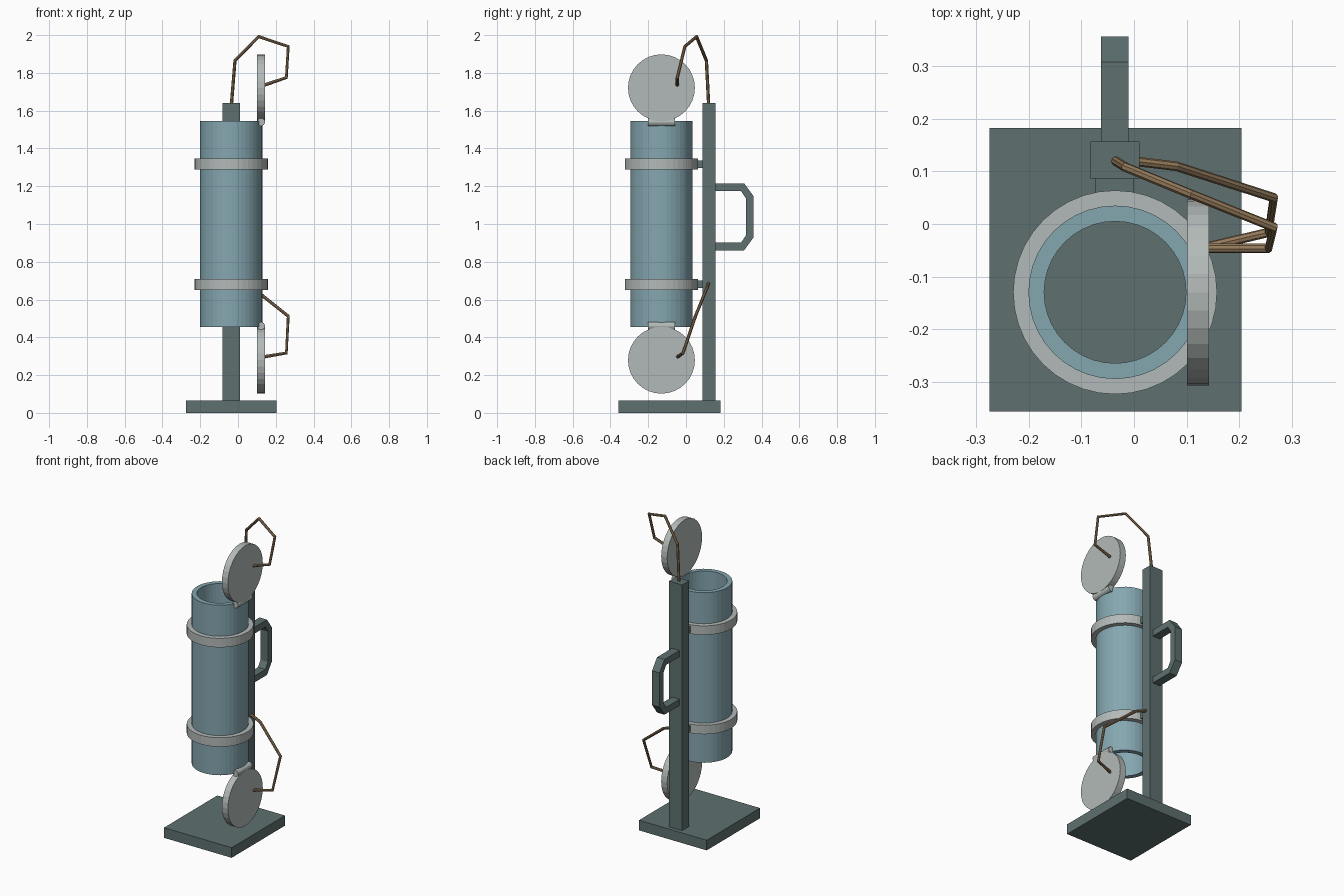
import bpy, bmesh, math
from mathutils import Vector, Matrix

cube = bpy.data.objects.get("Cube")
if cube:
    bpy.data.objects.remove(cube, do_unlink=True)


def material(name, rgb):
    m = bpy.data.materials.new(name)
    m.use_nodes = True
    color = (*rgb, 1)
    m.diffuse_color = color
    m.node_tree.nodes["Principled BSDF"].inputs["Base Color"].default_value = color
    return m


DARK = material("dark slate", (0.112, 0.162, 0.162))
BLUE = material("dusty blue", (0.235, 0.385, 0.435))
GREY = material("light grey", (0.45, 0.49, 0.48))
ROPE = material("rope brown", (0.30, 0.195, 0.105))

TUBE_X, TUBE_Y = -0.036, -0.13
SIDES = 40


def finish(name, bm, mat):
    bmesh.ops.recalc_face_normals(bm, faces=bm.faces)
    mesh = bpy.data.meshes.new(name)
    bm.to_mesh(mesh)
    bm.free()
    mesh.materials.append(mat)
    obj = bpy.data.objects.new(name, mesh)
    bpy.context.collection.objects.link(obj)
    return obj


def box(name, low, high, mat):
    low, high = Vector(low), Vector(high)
    bm = bmesh.new()
    place = Matrix.Translation((low + high) / 2) @ Matrix.Diagonal((*(high - low), 1))
    bmesh.ops.create_cube(bm, size=1, matrix=place)
    return finish(name, bm, mat)


def cylinder(name, center, radius, length, axis, mat, sides=32):
    bm = bmesh.new()
    turn = Vector((0, 0, 1)).rotation_difference(Vector(axis)).to_matrix().to_4x4()
    bmesh.ops.create_cone(bm, cap_ends=True, segments=sides, radius1=radius,
                          radius2=radius, depth=length,
                          matrix=Matrix.Translation(center) @ turn)
    return finish(name, bm, mat)


def ring(name, inner, outer, low, high, mat):
    # Rectangular section swept around the tube axis
    bm = bmesh.new()
    loops = []
    for i in range(SIDES):
        a = 2 * math.pi * i / SIDES
        loops.append([bm.verts.new((TUBE_X + r * math.cos(a), TUBE_Y + r * math.sin(a), z))
                      for r, z in ((inner, low), (outer, low), (outer, high), (inner, high))])
    for i in range(SIDES):
        a, b = loops[i], loops[(i + 1) % SIDES]
        for j in range(4):
            k = (j + 1) % 4
            bm.faces.new((a[j], b[j], b[k], a[k]))
    return finish(name, bm, mat)


def cord(name, points):
    # Thin octagonal tube along a polyline, turned into a mesh
    curve = bpy.data.curves.new(name, "CURVE")
    curve.dimensions = "3D"
    curve.bevel_depth = 0.009
    curve.bevel_resolution = 2
    curve.use_fill_caps = True
    spline = curve.splines.new("POLY")
    spline.points.add(len(points) - 1)
    for point, co in zip(spline.points, points):
        point.co = (*co, 1)
    spline.use_smooth = False
    curve.materials.append(ROPE)
    obj = bpy.data.objects.new(name, curve)
    bpy.context.collection.objects.link(obj)


# Stand
box("base_plate", (-0.275, -0.357, 0), (0.205, 0.183, 0.065), DARK)
box("post", (-0.083, 0.087, 0.065), (0.01, 0.157, 1.64), DARK)

# Open sampling tube
ring("tube", 0.135, 0.165, 0.455, 1.545, BLUE)

# Clamp bands, with the blocks that join them to the post
for label, z in (("lower", 0.68), ("upper", 1.317)):
    ring(label + "_band", 0.163, 0.194, z - 0.029, z + 0.029, GREY)
    box(label + "_bracket", (-0.073, 0.045, z - 0.02), (0.0, 0.09, z + 0.02), DARK)

# Round lids hinged at both tube ends
for label, lid_z, hinge_z in (("lower", 0.279, 0.46), ("upper", 1.721, 1.54)):
    cylinder(label + "_lid", (0.122, TUBE_Y, lid_z), 0.177, 0.042, (1, 0, 0), GREY)
    cylinder(label + "_hinge", (0.122, TUBE_Y, hinge_z), 0.021, 0.144, (0, 1, 0), GREY, 16)

# Carrying handle: half outline in y and height, mirrored about the middle
outer = [(0.15, 0.177), (0.308, 0.177), (0.357, 0.11)]
inner = [(0.15, 0.136), (0.292, 0.136), (0.317, 0.098)]
MID = 1.038


def mirrored(half):
    return [(y, MID + h) for y, h in half] + [(y, MID - h) for y, h in reversed(half)]


bm = bmesh.new()
rows = [[bm.verts.new((x, y, z)) for x, (y, z) in
         ((-0.063, o), (-0.01, o), (-0.01, i), (-0.063, i))]
        for o, i in zip(mirrored(outer), mirrored(inner))]
for a, b in zip(rows, rows[1:]):
    for j in range(4):
        k = (j + 1) % 4
        bm.faces.new((a[j], a[k], b[k], b[j]))
bm.faces.new(rows[0])
bm.faces.new(rows[-1])
finish("handle", bm, DARK)

# Release cords from the post to the lids
cord("upper_cord", [(-0.035, 0.12, 1.63), (-0.016, 0.108, 1.865), (0.11, 0.056, 1.992),
                    (0.266, -0.006, 1.94), (0.256, -0.046, 1.775), (0.138, -0.046, 1.735)])
cord("lower_cord", [(0.005, 0.119, 0.685), (0.08, 0.11, 0.66), (0.266, 0.05, 0.512),
                    (0.256, -0.016, 0.317), (0.138, -0.044, 0.297)])
